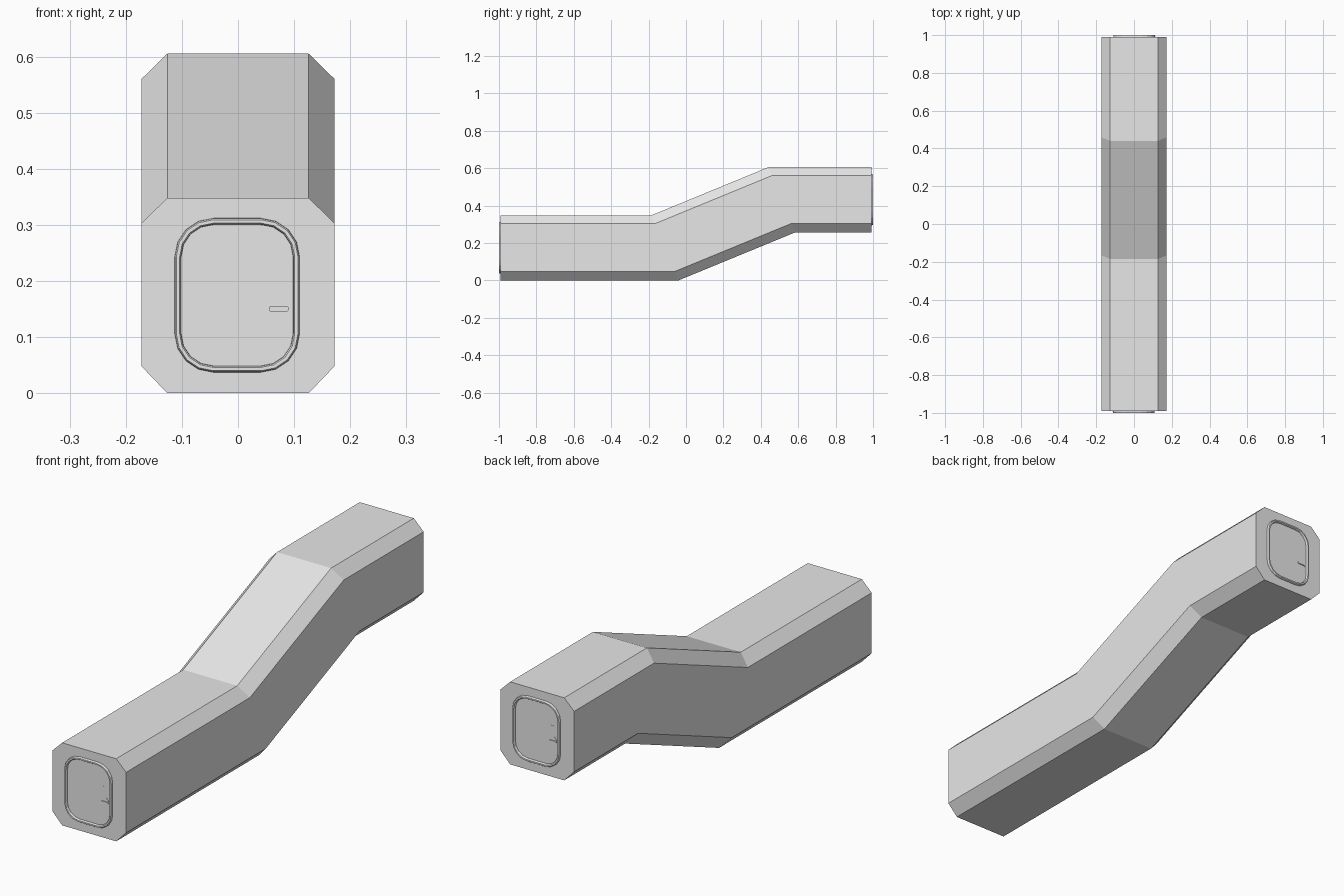
import bpy, bmesh, math
from mathutils import Matrix

if "Cube" in bpy.data.objects:
    bpy.data.objects.remove(bpy.data.objects["Cube"])

grey = bpy.data.materials.new("light_grey")
grey.diffuse_color = (0.8, 0.8, 0.8, 1)
grey.use_nodes = True
grey.node_tree.nodes["Principled BSDF"].inputs["Base Color"].default_value = grey.diffuse_color

RISE = 0.257      # height step between the two levels
END = 0.991       # y of the end walls


def make(name, build, matrix=Matrix()):
    bm = bmesh.new()
    build(bm)
    bm.transform(matrix)
    bmesh.ops.recalc_face_normals(bm, faces=bm.faces)
    me = bpy.data.meshes.new(name)
    bm.to_mesh(me)
    bm.free()
    me.materials.append(grey)
    ob = bpy.data.objects.new(name, me)
    bpy.context.collection.objects.link(ob)
    return ob


def bridge(bm, a, b):
    n = len(a)
    for i in range(n):
        j = (i + 1) % n
        bm.faces.new((a[i], a[j], b[j], b[i]))


# chamfered corridor with mitred bends
def corridor(bm):
    sec = [(-.126, 0), (.126, 0), (.172, .048), (.172, .303),
           (.126, .348), (-.126, .348), (-.172, .303), (-.172, .048)]
    stations = [(-END, 0, 0), (-.04, -.417, 0), (.585, -.417, RISE), (END, 0, RISE)]
    loops = [[bm.verts.new((x, y + slope * z, z + lift)) for x, z in sec]
             for y, slope, lift in stations]
    for a, b in zip(loops, loops[1:]):
        bridge(bm, a, b)
    bm.faces.new(loops[0])
    bm.faces.new(loops[-1])


# raised door frame: rounded rectangle swept by a bevelled profile
def door_frame(bm):
    def loop(inset, depth):
        pts = []
        r = 0.069 - inset
        for k, (sx, sz) in enumerate(((1, 1), (-1, 1), (-1, -1), (1, -1))):
            for i in range(5):
                t = math.radians(90 * k + 22.5 * i)
                pts.append(bm.verts.new((-.0015 + sx * .0425 + r * math.cos(t), -END - depth,
                                         .1745 + sz * .0685 + r * math.sin(t))))
        return pts
    loops = [loop(*p) for p in ((0, -.002), (.001, .006), (.003, .009),
                                (.009, .009), (.011, .006), (.012, -.002))]
    for a, b in zip(loops, loops[1:]):
        bridge(bm, a, b)


# thin plates extruded out of the door
def plate(points, y0, y1):
    def build(bm):
        a = [bm.verts.new((x, -END - y0, z)) for x, z in points]
        b = [bm.verts.new((x, -END - y1, z)) for x, z in points]
        bridge(bm, a, b)
        bm.faces.new(a)
        bm.faces.new(b)
    return build


LATCH = [(.063, .217), (.081, .217), (.081, .172), (.092, .157), (.092, .143),
         (.088, .143), (.088, .155), (.054, .155), (.063, .170)]
BAR = [(.057, .146), (.088, .146), (.090, .148), (.090, .153),
       (.088, .155), (.057, .155), (.055, .153), (.055, .148)]

make("corridor_body", corridor)
back = Matrix.Translation((0, 0, RISE)) @ Matrix.Rotation(math.pi, 4, 'Z')
for side, m in (("front", Matrix()), ("back", back)):
    make(side + "_door_frame", door_frame, m)
    make(side + "_latch_plate", plate(LATCH, -.001, .001), m)
    make(side + "_door_handle", plate(BAR, -.001, .004), m)
